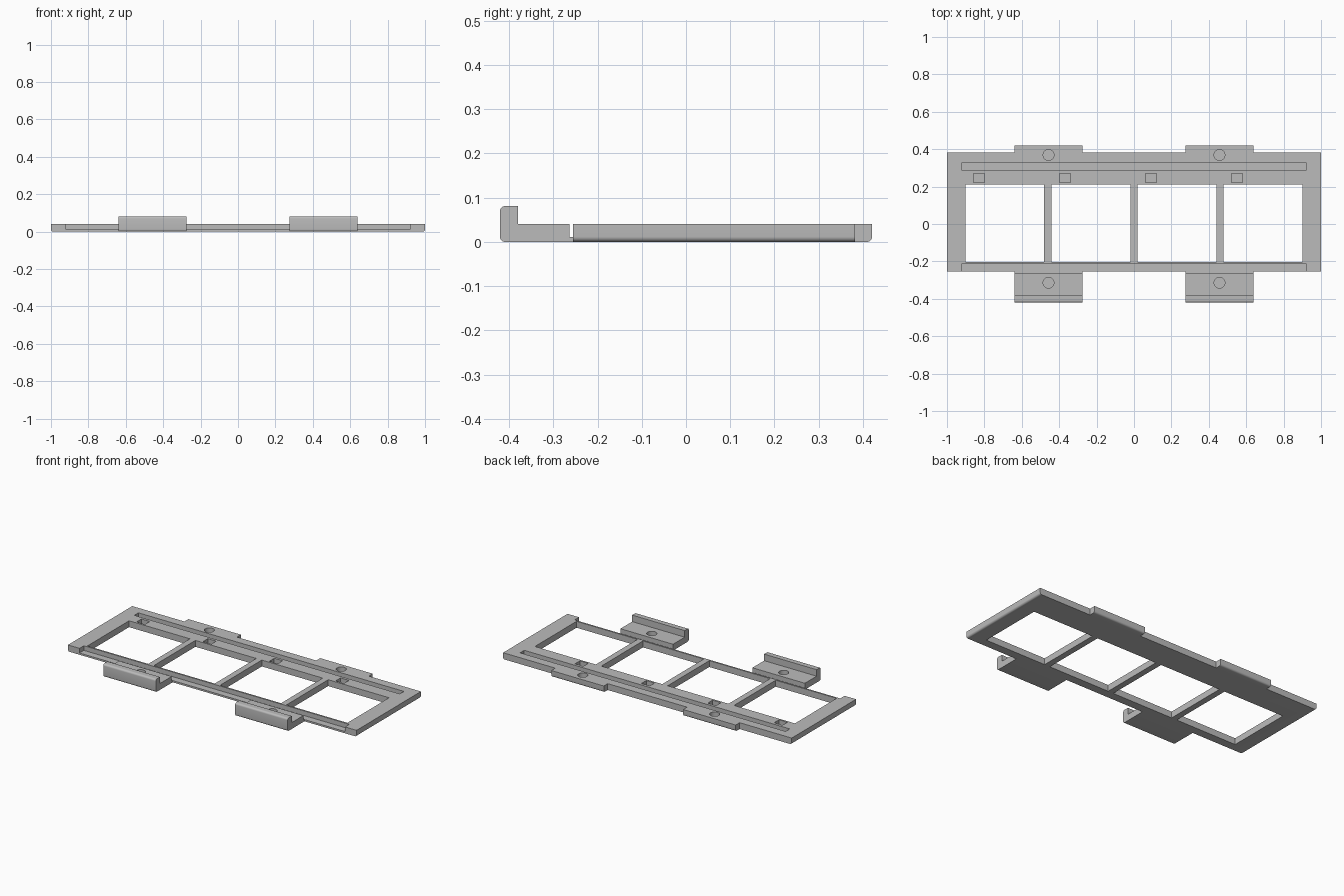
import bpy, bmesh, math
from mathutils import Vector

cube = bpy.data.objects.get("Cube")
if cube:
    bpy.data.objects.remove(cube, do_unlink=True)

grey = bpy.data.materials.new("plain grey")
grey.use_nodes = True
colour = (0.5, 0.5, 0.5, 1)
grey.diffuse_color = colour
grey.node_tree.nodes["Principled BSDF"].inputs["Base Color"].default_value = colour

HEIGHT, FLOOR, ROUND = 0.04, 0.011, 0.012


def finish(name, bm):
    bmesh.ops.recalc_face_normals(bm, faces=bm.faces[:])
    mesh = bpy.data.meshes.new(name)
    bm.to_mesh(mesh)
    bm.free()
    mesh.materials.append(grey)
    obj = bpy.data.objects.new(name, mesh)
    bpy.context.collection.objects.link(obj)
    return obj


def rounded(corners):
    """Turn (u, v, radius) corners into an outline with arcs."""
    out = []
    for i, (u, v, r) in enumerate(corners):
        p = Vector((u, v))
        if r == 0:
            out.append(p)
            continue
        a = (Vector(corners[i - 1][:2]) - p).normalized()
        b = (Vector(corners[(i + 1) % len(corners)][:2]) - p).normalized()
        for k in range(7):
            t = k / 6 * math.pi / 2
            out.append(p + a * r * (1 - math.sin(t)) + b * r * (1 - math.cos(t)))
    return out


def prism(name, corners, axis, start, end):
    """Extrude an outline along x (outline in y, z) or y (outline in x, z)."""
    bm = bmesh.new()
    pts = rounded(corners)
    verts = [bm.verts.new((start, p.x, p.y) if axis == "x" else (p.x, start, p.y)) for p in pts]
    face = bm.faces.new(verts)
    new = bmesh.ops.extrude_face_region(bm, geom=[face])["geom"]
    d = end - start
    bmesh.ops.translate(bm, verts=[g for g in new if isinstance(g, bmesh.types.BMVert)],
                        vec=(d, 0, 0) if axis == "x" else (0, d, 0))
    return finish(name, bm)


def box_cutter(name, x0, x1, y0, y1, z0):
    top = HEIGHT + 0.02
    return prism(name, [(y0, z0, 0), (y1, z0, 0), (y1, top, 0), (y0, top, 0)], "x", x0, x1)


def hole_cutter(name, x, y):
    bm = bmesh.new()
    bmesh.ops.create_cone(bm, cap_ends=True, segments=32, radius1=0.029, radius2=0.029, depth=0.06)
    bmesh.ops.translate(bm, verts=bm.verts[:], vec=(x, y, FLOOR + 0.03))
    return finish(name, bm)


def combine(target, others, operation):
    for o in others:
        o.hide_render = True
        m = target.modifiers.new(o.name, "BOOLEAN")
        m.operation, m.solver, m.object = operation, "EXACT", o
    bpy.context.view_layer.objects.active = target
    for m in target.modifiers[:]:
        bpy.ops.object.modifier_apply(modifier=m.name)
    for o in others:
        bpy.data.objects.remove(o, do_unlink=True)


# Plate with rounded lower edges at both ends
frame = prism("frame", [(-1, 0, ROUND), (1, 0, ROUND), (1, HEIGHT, 0), (-1, HEIGHT, 0)],
              "y", -0.255, 0.382)

# Rear tabs and front clips with an upright lip
tab = [(0.37, 0, 0), (0.421, 0, ROUND), (0.421, HEIGHT, 0), (0.37, HEIGHT, 0)]
clip = [(-0.421, 0, ROUND), (-0.25, 0, 0), (-0.25, FLOOR, 0), (-0.264, FLOOR, 0),
        (-0.264, HEIGHT, 0), (-0.38, HEIGHT, 0), (-0.38, 0.081, 0), (-0.421, 0.081, ROUND)]
parts = []
for side in (-1, 1):
    a, b = sorted((side * 0.275, side * 0.639))
    parts += [prism("rear_tab", tab, "x", a, b), prism("front_clip", clip, "x", a, b)]
combine(frame, parts, "UNION")

# Long slot, front ledge, four windows, four square pockets and round holes
cutters = [box_cutter("slot", -0.92, 0.92, 0.287, 0.328, FLOOR),
           box_cutter("ledge", -0.92, 0.92, -0.262, -0.212, FLOOR)]
for i in range(4):
    left = -0.902 + 0.46 * i
    cutters.append(box_cutter("window", left, left + 0.422, -0.202, 0.21, -0.02))
    cutters.append(box_cutter("pocket", left + 0.044, left + 0.102, 0.222, 0.27, FLOOR))
for x in (-0.457, 0.457):
    for y in (0.369, -0.314):
        cutters.append(hole_cutter("round_hole", x, y))
combine(frame, cutters, "DIFFERENCE")

# Crisp edges, smooth rounded corners
bpy.ops.object.select_all(action="DESELECT")
frame.select_set(True)
bpy.context.view_layer.objects.active = frame
bpy.ops.object.shade_smooth_by_angle(angle=math.radians(30))
